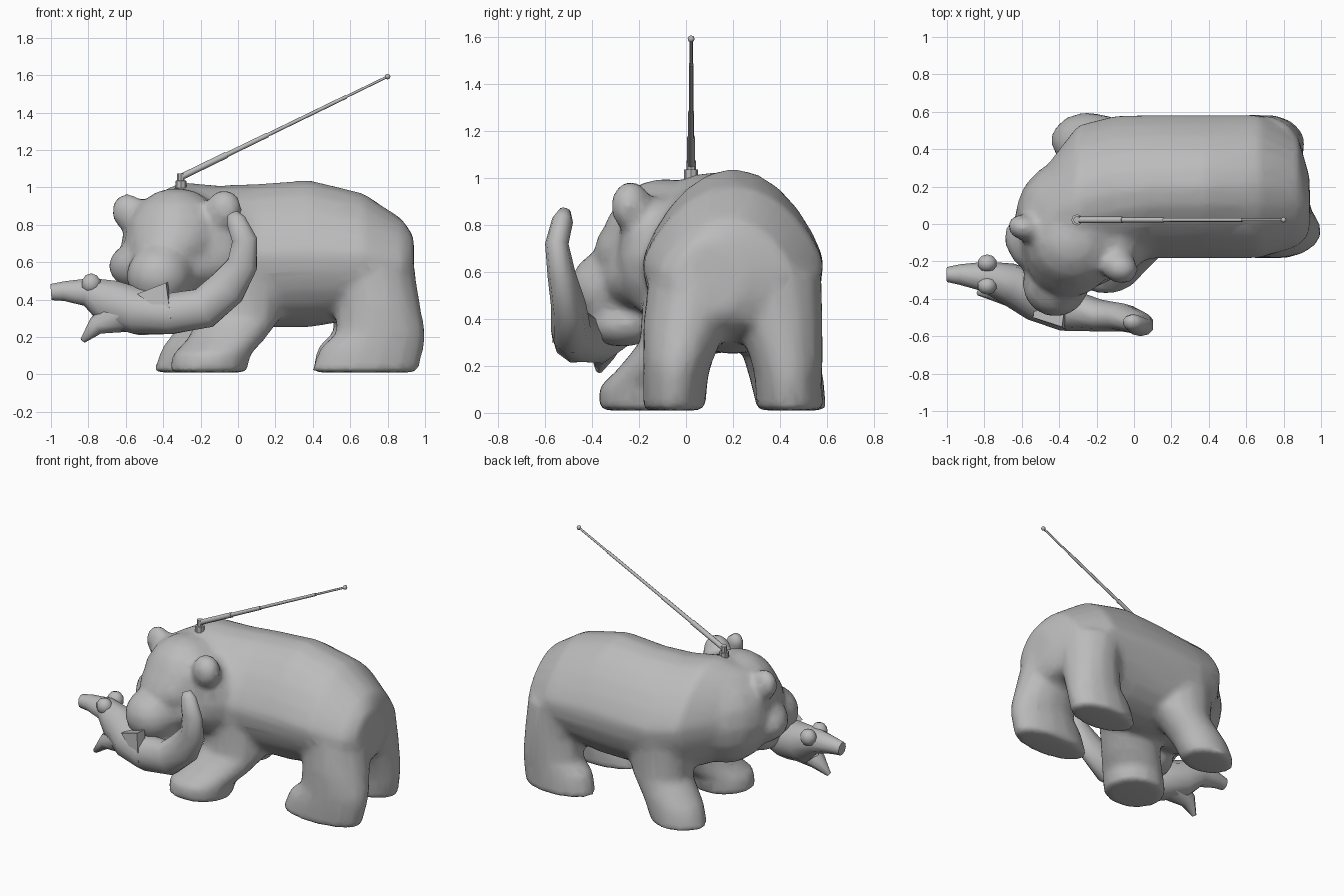
import bpy, bmesh, math
from mathutils import Vector, Matrix

grey = bpy.data.materials.new("warm_grey")
grey.diffuse_color = (0.5, 0.5, 0.5, 1)


def finish(bm, name, angle=60):
    bmesh.ops.recalc_face_normals(bm, faces=bm.faces)
    me = bpy.data.meshes.new(name)
    bm.to_mesh(me)
    bm.free()
    ob = bpy.data.objects.new(name, me)
    bpy.context.collection.objects.link(ob)
    me.materials.append(grey)
    bpy.ops.object.select_all(action='DESELECT')
    ob.select_set(True)
    bpy.context.view_layer.objects.active = ob
    bpy.ops.object.shade_smooth_by_angle(angle=math.radians(angle))
    return ob


def skin(bm, rings):
    """Join equal rings of points into a closed tube."""
    vr = [[bm.verts.new(p) for p in r] for r in rings]
    n = len(vr[0])
    for a, b in zip(vr, vr[1:]):
        for i in range(n):
            bm.faces.new((a[i], a[(i + 1) % n], b[(i + 1) % n], b[i]))
    bm.faces.new(vr[0][::-1])
    bm.faces.new(vr[-1])


def circle(n):
    return [(math.cos(2 * math.pi * i / n), math.sin(2 * math.pi * i / n)) for i in range(n)]


def ball(bm, c, r, turn=0, tilt=0, seg=16):
    m = (Matrix.Translation(c) @ Matrix.Rotation(math.radians(turn), 4, 'Z')
         @ Matrix.Rotation(math.radians(tilt), 4, 'X') @ Matrix.Diagonal((*r, 1)))
    bmesh.ops.create_uvsphere(bm, u_segments=seg, v_segments=seg // 2, radius=1, matrix=m)


def tube(bm, pts, n=8):
    """Sweep ellipses (x, y, z, side radius, up radius) along a path."""
    P = [Vector(p[:3]) for p in pts]
    rings = []
    for i, p in enumerate(pts):
        t = (P[min(i + 1, len(P) - 1)] - P[max(i - 1, 0)]).normalized()
        side = Vector((0, -1, 0))
        side = (side - t * side.dot(t)).normalized()
        up = t.cross(side)
        rings.append([P[i] + side * c * p[3] + up * s * p[4] for c, s in circle(n)])
    skin(bm, rings)


def arch(s):
    """Narrows the upper half of a torso section."""
    return s ** 1.6 if s > 0 else s


# Bear: torso, legs and head blended into one skin
bm = bmesh.new()
torso = [(0.94, 0.1, 0.15, 0.42, 0.74), (0.88, 0.17, 0.29, 0.36, 0.83), (0.67, 0.2, 0.385, 0.3, 0.97),
         (0.38, 0.2, 0.385, 0.25, 1.04), (0.1, 0.2, 0.385, 0.25, 1.02), (-0.1, 0.17, 0.41, 0.26, 1.01),
         (-0.3, 0.12, 0.41, 0.32, 1.03), (-0.5, 0.02, 0.25, 0.42, 0.94)]
skin(bm, [[(x, y + w * c, (a + b) / 2 + (b - a) / 2 * arch(s)) for c, s in circle(24)]
          for x, y, w, a, b in torso])
legs = [
    # rear right, rear left
    [(0.71, 0.05, 0.6, 0.23, 0.21), (0.75, 0.0, 0.38, 0.225, 0.185), (0.765, -0.035, 0.22, 0.24, 0.15),
     (0.72, -0.045, 0.15, 0.28, 0.14), (0.675, -0.05, 0.01, 0.29, 0.135)],
    [(0.68, 0.36, 0.6, 0.22, 0.22), (0.71, 0.4, 0.38, 0.2, 0.185), (0.71, 0.43, 0.22, 0.205, 0.155),
     (0.67, 0.435, 0.15, 0.245, 0.145), (0.64, 0.445, 0.01, 0.25, 0.145)],
    # front right, front left
    [(0.02, 0.02, 0.6, 0.26, 0.2), (0.01, -0.03, 0.3, 0.22, 0.17), (-0.07, -0.11, 0.18, 0.21, 0.19),
     (-0.14, -0.175, 0.11, 0.21, 0.2), (-0.16, -0.18, 0.01, 0.21, 0.195)],
    [(-0.08, 0.34, 0.6, 0.26, 0.22), (-0.09, 0.39, 0.3, 0.2, 0.17), (-0.21, 0.43, 0.14, 0.2, 0.16),
     (-0.265, 0.45, 0.01, 0.19, 0.15)],
]
for leg in legs:
    skin(bm, [[(x + rx * c, y + ry * s, z) for c, s in circle(14)] for x, y, z, rx, ry in leg])
ball(bm, (-0.36, 0.06, 0.64), (0.27, 0.3, 0.32), -30)       # neck
ball(bm, (-0.33, -0.09, 0.71), (0.28, 0.27, 0.29), -18)     # skull
ball(bm, (-0.36, -0.19, 0.69), (0.23, 0.2, 0.17), -18)      # brow
ball(bm, (-0.16, -0.1, 0.66), (0.23, 0.19, 0.27), -18)      # shoulder side of neck
ball(bm, (-0.38, -0.13, 0.58), (0.33, 0.21, 0.17), -18)     # cheeks
ball(bm, (-0.42, -0.32, 0.53), (0.18, 0.18, 0.17), -18, 10)  # muzzle
ball(bm, (-0.38, -0.27, 0.38), (0.14, 0.17, 0.1), -18)      # lower jaw
ball(bm, (-0.59, -0.02, 0.87), (0.09, 0.07, 0.1), -18)      # ears
ball(bm, (-0.075, -0.235, 0.88), (0.1, 0.085, 0.11), -18)
bear = finish(bm, "bear_body", 180)
m = bear.modifiers.new("blend", 'REMESH')
m.mode, m.voxel_size, m.use_smooth_shade = 'VOXEL', 0.022, True
m = bear.modifiers.new("soften", 'SMOOTH')
m.factor, m.iterations = 0.5, 10
m = bear.modifiers.new("facets", 'DECIMATE')
m.ratio = 0.25

# Fish held in the mouth: curved body with upturned tail
bm = bmesh.new()
tube(bm, [(-1.0, -0.27, 0.44, 0.04, 0.045), (-0.93, -0.27, 0.445, 0.055, 0.055),
          (-0.8, -0.28, 0.44, 0.08, 0.08), (-0.68, -0.315, 0.38, 0.11, 0.13),
          (-0.52, -0.39, 0.335, 0.13, 0.13), (-0.36, -0.46, 0.325, 0.115, 0.115),
          (-0.18, -0.49, 0.355, 0.085, 0.115), (-0.06, -0.5, 0.46, 0.075, 0.11),
          (0.025, -0.53, 0.59, 0.06, 0.085), (0.035, -0.55, 0.72, 0.05, 0.07),
          (-0.01, -0.525, 0.82, 0.045, 0.055), (-0.03, -0.515, 0.86, 0.025, 0.03)], 10)
finish(bm, "fish_body", 70)

# Lower jaw hanging open
bm = bmesh.new()
tube(bm, [(-0.83, -0.37, 0.18, 0.015, 0.015), (-0.76, -0.35, 0.26, 0.06, 0.05),
          (-0.62, -0.36, 0.32, 0.1, 0.1)], 8)
finish(bm, "fish_jaw", 70)

# Bulging eyes
for side, y in (("left", -0.21), ("right", -0.33)):
    bm = bmesh.new()
    ball(bm, (-0.785, y, 0.485), (0.055, 0.05, 0.055), seg=10)
    finish(bm, "fish_eye_" + side)

# Side fin
bm = bmesh.new()
front = [(-0.54, -0.5, 0.43), (-0.385, -0.55, 0.49), (-0.36, -0.57, 0.3)]
skin(bm, [front, [(x + 0.01, y + 0.07, z) for x, y, z in front]])
finish(bm, "fish_fin", 30)

# Antenna: foot, collar and telescoping sections
bm = bmesh.new()
skin(bm, [[(-0.305 + r * c, 0.022 + r * s, z) for c, s in circle(8)]
          for r, z in ((0.03, 0.98), (0.03, 1.035), (0.02, 1.036), (0.02, 1.075))])
finish(bm, "antenna_base", 30)
base, tip = Vector((-0.305, 0.022, 1.055)), Vector((0.8, 0.022, 1.592))
stops = [(0, 0.22, 0.017), (0.22, 0.42, 0.013), (0.42, 0.8, 0.01), (0.8, 1, 0.007)]
for i, (a, b, r) in enumerate(stops):
    bm = bmesh.new()
    p, q = base.lerp(tip, a), base.lerp(tip, b)
    tube(bm, [(*p, r, r), (*q, r, r)], 8)
    finish(bm, "antenna_section_%d" % (i + 1), 50)
bm = bmesh.new()
ball(bm, tip, (0.015, 0.015, 0.015), seg=8)
finish(bm, "antenna_tip")
